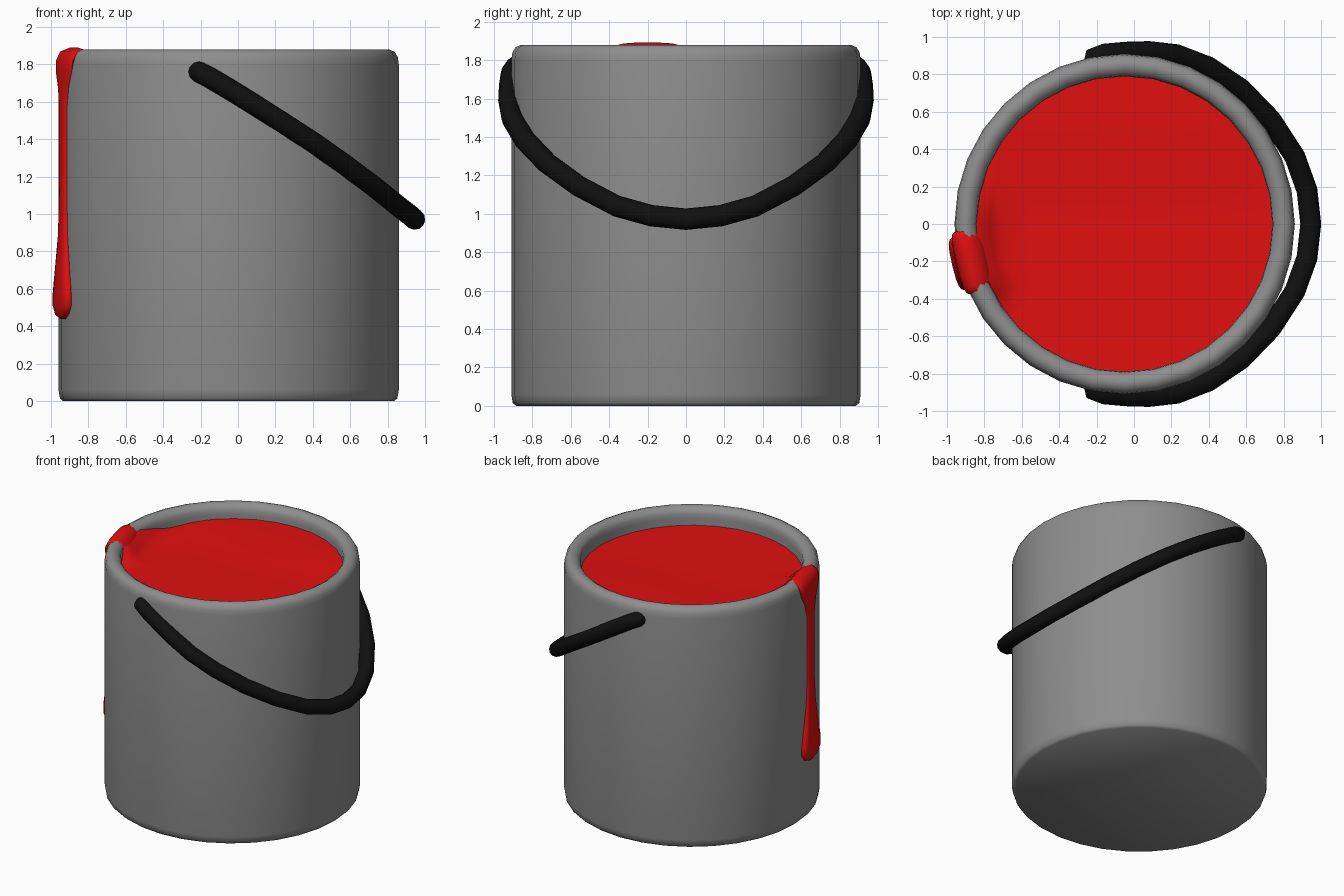
import bpy
import bmesh
import math
from mathutils import Vector

cube = bpy.data.objects.get("Cube")
if cube:
    bpy.data.objects.remove(cube, do_unlink=True)

CENTRE = Vector((-0.05, 0, 0))
SIDES = 32


def material(name, rgb):
    mat = bpy.data.materials.new(name)
    mat.use_nodes = True
    mat.diffuse_color = (*rgb, 1)
    mat.node_tree.nodes["Principled BSDF"].inputs["Base Color"].default_value = (*rgb, 1)
    return mat


metal = material("grey_metal", (0.27, 0.27, 0.27))
red = material("red_paint", (0.75, 0.005, 0.005))
black = material("black_handle", (0.005, 0.005, 0.005))


def loft(name, rings, mat, angle, caps=True):
    """Join a list of closed rings into one smooth skin."""
    bm = bmesh.new()
    loops = [[bm.verts.new(p) for p in ring] for ring in rings]
    n = len(loops[0])
    for a, b in zip(loops, loops[1:]):
        for i in range(n):
            j = (i + 1) % n
            bm.faces.new((a[i], a[j], b[j], b[i]))
    if caps:
        bm.faces.new(loops[0])
        bm.faces.new(loops[-1])
    bmesh.ops.recalc_face_normals(bm, faces=bm.faces)
    mesh = bpy.data.meshes.new(name)
    bm.to_mesh(mesh)
    bm.free()
    obj = bpy.data.objects.new(name, mesh)
    bpy.context.collection.objects.link(obj)
    mesh.materials.append(mat)
    smooth(obj, angle)
    return obj


def smooth(obj, angle):
    bpy.ops.object.select_all(action="DESELECT")
    obj.select_set(True)
    bpy.context.view_layer.objects.active = obj
    bpy.ops.object.shade_smooth_by_angle(angle=math.radians(angle))


def polar(r, a, z):
    return CENTRE + Vector((r * math.cos(a), r * math.sin(a), z))


def circle(r, z, n=SIDES):
    return [polar(r, math.tau * i / n, z) for i in range(n)]


def ramp(a, b, x):
    t = min(max((x - a) / (b - a), 0), 1)
    return t * t * (3 - 2 * t)


# Bucket: rounded rim, thick wall, closed floor
profile = [(0.885, 0), (0.902, 0.015), (0.91, 0.06), (0.91, 1.80), (0.904, 1.84),
           (0.888, 1.867), (0.86, 1.88), (0.835, 1.878), (0.808, 1.862),
           (0.794, 1.84), (0.79, 1.80), (0.79, 0.06)]
loft("bucket", [circle(r, z) for r, z in profile], metal, 50)


# Paint surface: gentle waves, climbing the wall beside the spill
def paint_point(r, a):
    deg = math.degrees(a)
    climb = ramp(155, 184, deg) * (1 - ramp(204, 212, deg))
    p = polar(r, a, 1.745)
    p.z += 0.025 * ramp(0, 0.6, p.y) * (1 - ramp(0.4, 0.9, p.x))
    p.z += 0.10 * climb * ramp(0.66, 0.795, r)
    return p


rings = [[paint_point(r, math.tau * i / 64) for i in range(64)]
         for r in (0.795, 0.76, 0.72, 0.66, 0.5, 0.3, 0.12, 0.01)]
bm_paint = loft("paint_surface", rings, red, 60, caps=False)
bm = bmesh.new()
bm.from_mesh(bm_paint.data)
bmesh.ops.holes_fill(bm, edges=[e for e in bm.edges if e.is_boundary
                                and e.calc_length() < 0.01], sides=0)
for f in bm.faces:
    f.smooth = True
    if f.normal.z < 0:
        f.normal_flip()
bm.to_mesh(bm_paint.data)
bm.free()

# Spill: flat strand over the rim, ending in a drop
# Stations: radius, height, half width, half thickness
stations = [(0.75, 1.75, 0.15, 0.02), (0.785, 1.82, 0.16, 0.025),
            (0.815, 1.855, 0.165, 0.025), (0.85, 1.867, 0.17, 0.025),
            (0.88, 1.855, 0.17, 0.025), (0.897, 1.82, 0.17, 0.025),
            (0.902, 1.76, 0.15, 0.025), (0.903, 1.68, 0.095, 0.023),
            (0.903, 1.58, 0.065, 0.022), (0.903, 1.1, 0.06, 0.022),
            (0.905, 0.88, 0.075, 0.026), (0.909, 0.70, 0.115, 0.032),
            (0.911, 0.58, 0.145, 0.037), (0.911, 0.51, 0.145, 0.037),
            (0.911, 0.465, 0.105, 0.03), (0.911, 0.44, 0.04, 0.012)]
angle = math.radians(193.5)
outward = Vector((math.cos(angle), math.sin(angle), 0))
side = Vector((-outward.y, outward.x, 0))


def power(v, e):
    return math.copysign(abs(v) ** e, v)


rings = []
for k, (r, z, w, t) in enumerate(stations):
    prev, nxt = stations[max(k - 1, 0)], stations[min(k + 1, len(stations) - 1)]
    along = outward * (nxt[0] - prev[0]) + Vector((0, 0, nxt[1] - prev[1]))
    normal = side.cross(along).normalized()
    mid = polar(r, angle, z)
    rings.append([mid + side * w * power(math.cos(q), 0.7) + normal * t * power(math.sin(q), 0.7)
                  for q in [math.tau * i / 16 for i in range(16)]])
loft("paint_drip", rings, red, 60)

# Handle: one half of the bail, mirrored to the other side
half = [(-0.215, 0.85, 1.765), (-0.21, 0.895, 1.76), (-0.16, 0.908, 1.735), (-0.05, 0.918, 1.67),
        (0.08, 0.922, 1.59), (0.23, 0.905, 1.495), (0.40, 0.84, 1.385), (0.57, 0.725, 1.265),
        (0.73, 0.56, 1.145), (0.86, 0.36, 1.04), (0.925, 0.18, 0.99), (0.945, 0, 0.972)]
path = half + [(x, -y, z) for x, y, z in reversed(half[:-1])]
curve = bpy.data.curves.new("handle", "CURVE")
curve.dimensions = "3D"
curve.bevel_depth = 0.056
curve.bevel_resolution = 4
curve.use_fill_caps = True
spline = curve.splines.new("POLY")
spline.points.add(len(path) - 1)
for point, co in zip(spline.points, path):
    point.co = (*co, 1)
curve.materials.append(black)
handle = bpy.data.objects.new("handle", curve)
bpy.context.collection.objects.link(handle)
bpy.ops.object.select_all(action="DESELECT")
handle.select_set(True)
bpy.context.view_layer.objects.active = handle
bpy.ops.object.convert(target="MESH")
smooth(bpy.context.view_layer.objects.active, 60)
